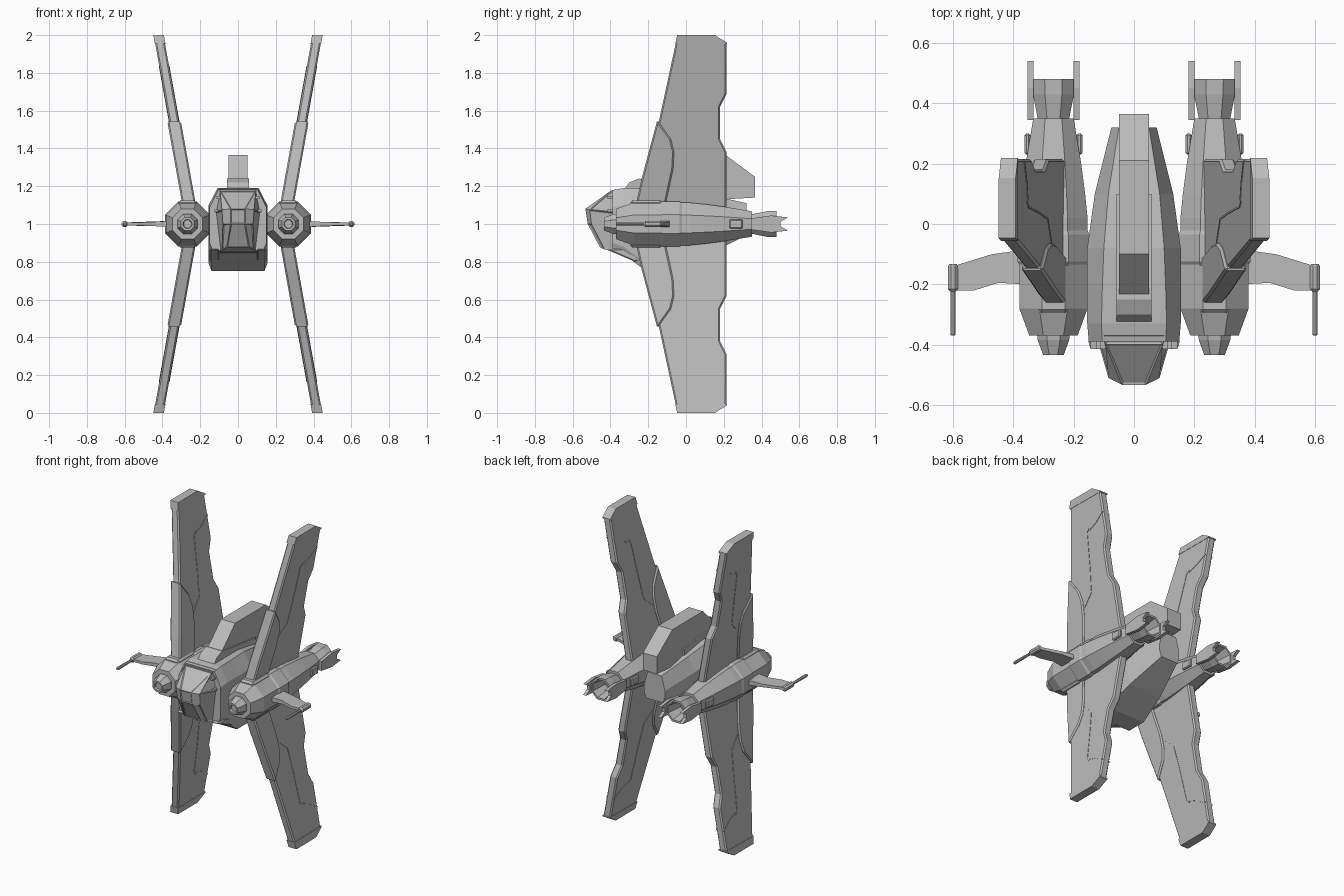
import bpy, bmesh, math
from mathutils import Vector

if "Cube" in bpy.data.objects:
    bpy.data.objects.remove(bpy.data.objects["Cube"])

grey = bpy.data.materials.new("hull_grey")
grey.use_nodes = True
grey.diffuse_color = (0.5, 0.5, 0.5, 1)
grey.node_tree.nodes["Principled BSDF"].inputs["Base Color"].default_value = (0.5, 0.5, 0.5, 1)

# Every object has its origin at mid height so it can mirror about it
MID = 1.0


def finish(name, bm, mirror="", bevel=0):
    bmesh.ops.recalc_face_normals(bm, faces=bm.faces)
    mesh = bpy.data.meshes.new(name)
    bm.to_mesh(mesh)
    bm.free()
    mesh.materials.append(grey)
    ob = bpy.data.objects.new(name, mesh)
    ob.location.z = MID
    bpy.context.collection.objects.link(ob)
    if bevel:
        mod = ob.modifiers.new("edge_bevel", "BEVEL")
        mod.width = bevel
        mod.segments = 1
        mod.angle_limit = math.radians(40)
    if mirror:
        mod = ob.modifiers.new("mirror", "MIRROR")
        mod.use_axis = ("x" in mirror, False, "z" in mirror)
        mod.use_mirror_merge = False
    return ob


def add_loft(bm, rings):
    rows = [[bm.verts.new(p) for p in ring] for ring in rings]
    n = len(rows[0])
    for a, b in zip(rows, rows[1:]):
        for i in range(n):
            j = (i + 1) % n
            bm.faces.new((a[i], a[j], b[j], b[i]))
    bm.faces.new(rows[0])
    bm.faces.new(rows[-1])


def loft(name, rings, mirror="", bevel=0):
    bm = bmesh.new()
    add_loft(bm, rings)
    return finish(name, bm, mirror, bevel)


def side_plate(name, outline, x0, x1, mirror="", bevel=0):
    return loft(name, [[(x, y, z) for y, z in outline] for x in (x0, x1)], mirror, bevel)


def lathe(name, cx, profile, sides=8, mirror="x"):
    # Turned along y; radius is measured to the flats
    k = 1 / math.cos(math.pi / sides)
    angles = [(i + 0.5) * 2 * math.pi / sides for i in range(sides)]
    return loft(name, [[(cx + r * k * math.cos(a), y, r * k * math.sin(a)) for a in angles]
                       for y, r in profile], mirror)


def box(name, centre, size, mirror="", bevel=0):
    (x, y, z), (a, b, c) = centre, [s / 2 for s in size]
    outline = [(y - b, z - c), (y + b, z - c), (y + b, z + c), (y - b, z + c)]
    return side_plate(name, outline, x - a, x + a, mirror, bevel)


# Fuselage: y, half width, top half width, top, bottom
stations = [(-0.39, 0.15, 0.105, 0.18, -0.14), (-0.33, 0.155, 0.108, 0.19, -0.16),
            (-0.21, 0.155, 0.105, 0.19, -0.25), (-0.08, 0.155, 0.1, 0.19, -0.25),
            (0.1, 0.13, 0.085, 0.16, -0.17), (0.32, 0.075, 0.05, 0.11, -0.06)]
rings = []
for y, w, tw, top, low in stations:
    half = [(tw, top), (w, top - 0.09), (w, low + 0.04), (w - 0.015, low)]
    rings.append([(x, y, z) for x, z in half] + [(-x, y, z) for x, z in reversed(half)])
loft("fuselage", rings)

# Cockpit with recessed window panes
bm = bmesh.new()
for x, y, z in [(0.1, -0.37, 0.185), (0.125, -0.37, 0.06), (0.1, -0.37, -0.15),
                (0.095, -0.4, 0.175), (0.112, -0.4, 0.06), (0.085, -0.43, -0.135),
                (0.085, -0.51, 0.075), (0.04, -0.533, 0.08), (0.04, -0.52, 0.0),
                (0.08, -0.5, 0.0), (0.06, -0.455, -0.125)]:
    for s in (1, -1):
        bm.verts.new((s * x, y, z))
bmesh.ops.convex_hull(bm, input=bm.verts)
bmesh.ops.dissolve_limit(bm, angle_limit=math.radians(12), verts=bm.verts, edges=bm.edges)
bmesh.ops.recalc_face_normals(bm, faces=bm.faces)
panes = [f for f in bm.faces if f.normal.y < 0.2 and f.calc_area() > 0.004]
bmesh.ops.inset_individual(bm, faces=panes, thickness=0.008, depth=-0.004)
finish("cockpit", bm)
box("canopy_latch", (0.115, -0.4, 0.07), (0.02, 0.03, 0.015), "x")
box("canopy_upper_latch", (0.103, -0.4, 0.14), (0.02, 0.03, 0.015), "x")

# Chin lip below the cockpit
side_plate("chin_lip", [(-0.42, -0.135), (-0.33, -0.13), (-0.24, -0.19), (-0.27, -0.2)],
           0.1, 0.15, "x", 0.006)

# Dorsal fin and its base
side_plate("dorsal_fin", [(-0.26, 0.17), (-0.24, 0.23), (-0.1, 0.365), (0.21, 0.365),
                          (0.365, 0.25), (0.365, 0.14), (0.2, 0.13), (0.0, 0.16)], -0.05, 0.05)
side_plate("dorsal_fin_base", [(-0.33, 0.18), (-0.3, 0.22), (-0.25, 0.24), (0.1, 0.2),
                               (0.1, 0.14), (-0.33, 0.16)], -0.058, 0.058)

# Engine pods
CX = 0.267
lathe("engine_pod", CX, [(-0.37, 0.08), (-0.28, 0.113), (0.02, 0.113), (0.1, 0.105),
                         (0.2, 0.092), (0.35, 0.067)])
lathe("engine_nose", CX, [(-0.36, 0.055), (-0.385, 0.052), (-0.435, 0.034),
                          (-0.435, 0.024), (-0.42, 0.02)])
lathe("engine_collar", CX, [(-0.135, 0.113), (-0.125, 0.119), (-0.035, 0.119), (-0.02, 0.112)])
lathe("engine_nozzle", CX, [(0.34, 0.05), (0.43, 0.068), (0.48, 0.07), (0.48, 0.058), (0.38, 0.04)])
for s in (-1, 1):
    side = "outer" if s > 0 else "inner"
    side_plate("nozzle_fin_" + side,
               [(0.345, -0.03), (0.345, 0.03), (0.45, 0.045), (0.54, 0.035),
                (0.5, 0.012), (0.5, -0.012), (0.54, -0.035), (0.45, -0.045)],
               CX + s * 0.066, CX + s * 0.086, "x")
    box("engine_vent_" + side, (CX + s * 0.086, 0.265, 0), (0.02, 0.07, 0.05), "x", 0.006)

# Wings: outlines are (y, height from the middle), leaning outward with height
def lean(ob):
    for v in ob.data.vertices:
        v.co.x += 0.262 + (v.co.z - 0.12) * 0.18


wing = [(-0.25, 0.05), (-0.22, 0.25), (-0.14, 0.56), (-0.045, 1.0), (0.15, 1.0), (0.215, 0.96),
        (0.215, 0.69), (0.18, 0.62), (0.18, 0.45), (0.215, 0.38), (0.215, 0.05)]
lean(side_plate("wing", wing, -0.026, 0.026, "xz", 0.008))
armour = [(-0.262, 0.05), (-0.262, 0.12), (-0.235, 0.24), (-0.152, 0.55), (-0.08, 0.45),
          (-0.063, 0.38), (-0.068, 0.29), (-0.105, 0.12), (-0.105, 0.05)]
lean(side_plate("wing_armour", armour, -0.036, 0.036, "xz", 0.008))
cap = [(-0.057, 0.955), (-0.047, 1.0), (0.152, 1.0), (0.218, 0.96), (0.218, 0.952)]
lean(side_plate("wing_tip_cap", cap, -0.028, 0.028, "xz"))


def seam(name, path, width=0.006):
    # Narrow strip following a path, standing just proud of both wing faces
    pts = [Vector(p) for p in path]
    edge = []
    for i, p in enumerate(pts):
        d = (pts[min(i + 1, len(pts) - 1)] - pts[max(i - 1, 0)]).normalized()
        edge.append(p + Vector((-d.y, d.x)) * width)
    lean(side_plate(name, pts + edge[::-1], -0.0285, 0.0285, "xz"))


seam("wing_panel_seam", [(-0.06, 0.33), (0.02, 0.4), (0.04, 0.55), (0.06, 0.76), (0.08, 0.78)])
seam("wing_notch_seam", [(0.08, 0.765), (0.14, 0.785), (0.212, 0.83)], 0.008)

# Wing root pads on the pods
box("wing_root_pad", (CX, -0.21, 0.1), (0.1, 0.17, 0.05), "xz", 0.012)

# Gun stubs and barrels
stub = [(0.36, -0.2), (0.45, -0.195), (0.53, -0.22), (0.6, -0.22), (0.6, -0.14),
        (0.47, -0.1), (0.36, -0.085)]
bm = bmesh.new()
add_loft(bm, [[(x, y, s * (0.008 + 0.06 * max(0, 0.5 - x))) for x, y in stub] for s in (-1, 1)])
finish("gun_stub", bm, "x")
lathe("gun_breech", 0.6, [(-0.225, 0.008), (-0.215, 0.017), (-0.14, 0.017), (-0.132, 0.012)])
lathe("gun_barrel", 0.6, [(-0.37, 0.006), (-0.365, 0.009), (-0.3, 0.009), (-0.2, 0.007)])
